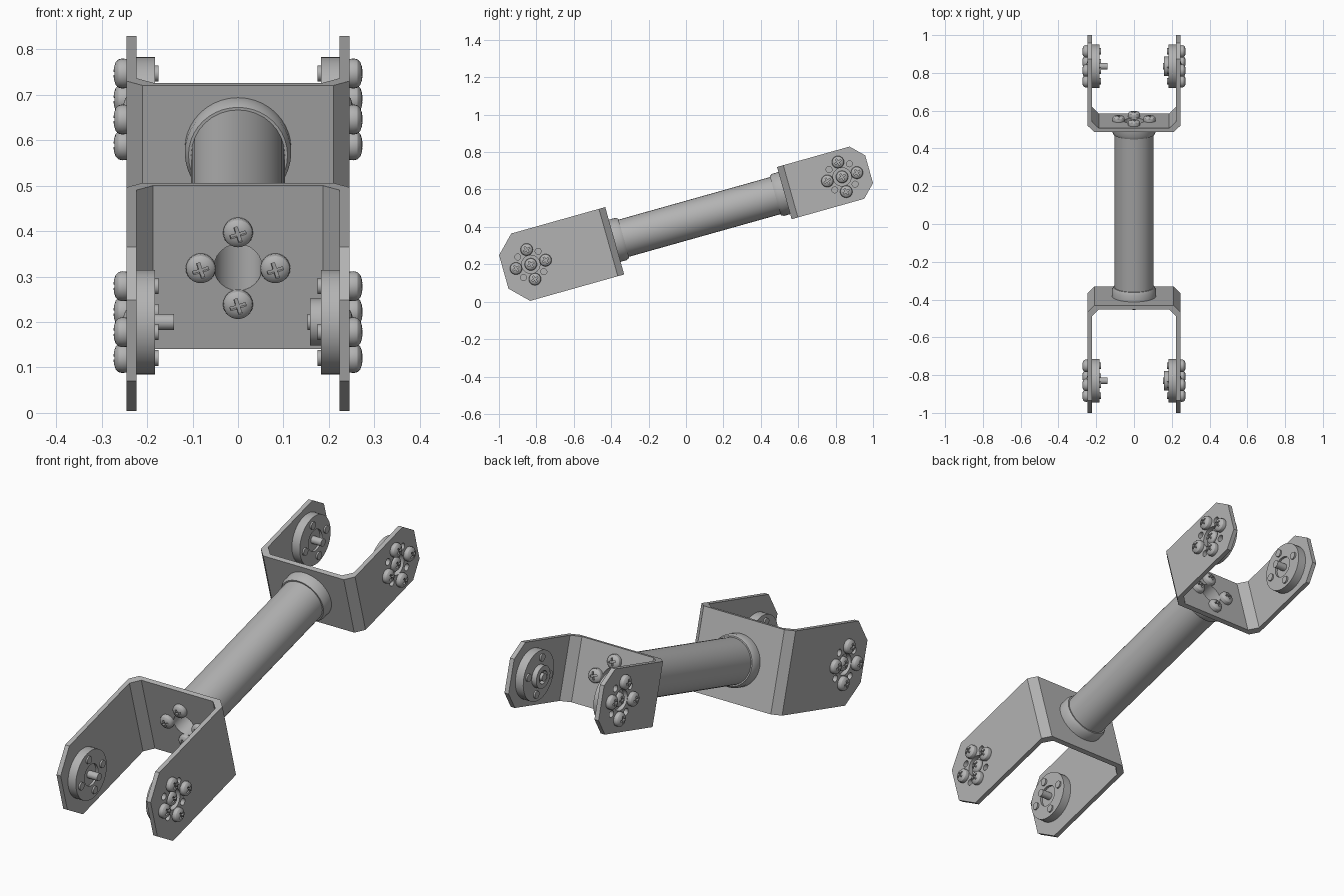
import bpy, bmesh
from math import radians, pi, cos, sin
from mathutils import Matrix, Vector

cube = bpy.data.objects.get("Cube")
if cube:
    bpy.data.objects.remove(cube, do_unlink=True)

steel = bpy.data.materials.new("grey_metal")
steel.use_nodes = True
GREY = (0.45, 0.45, 0.45, 1)
steel.diffuse_color = GREY
steel.node_tree.nodes["Principled BSDF"].inputs["Base Color"].default_value = GREY

# The whole link is built along y, then tilted up towards the back
TILT = Matrix.Translation((0, 0, 0.433)) @ Matrix.Rotation(radians(15.7), 4, 'X')
BORE = 0.053
PITCH = 0.082


def move(x, y, z):
    return Matrix.Translation((x, y, z))


def turn(deg, axis):
    return Matrix.Rotation(radians(deg), 4, axis)


def to_mesh(bm, name):
    bmesh.ops.recalc_face_normals(bm, faces=bm.faces)
    mesh = bpy.data.meshes.new(name)
    bm.to_mesh(mesh)
    bm.free()
    return mesh


def lathe(name, profile, sides=32):
    """Revolve a closed (radius, height) outline about z."""
    bm = bmesh.new()
    verts = [bm.verts.new((r, 0, h)) for r, h in profile]
    edges = [bm.edges.new((v, verts[i - 1])) for i, v in enumerate(verts)
             if profile[i][0] > 0 or profile[i - 1][0] > 0]
    bmesh.ops.spin(bm, geom=verts + edges, axis=(0, 0, 1), cent=(0, 0, 0),
                   angle=2 * pi, steps=sides)
    bmesh.ops.remove_doubles(bm, verts=bm.verts, dist=0.0001)
    return to_mesh(bm, name)


def rod(radius, length):
    return lathe("rod", [(0, -length / 2), (radius, -length / 2),
                         (radius, length / 2), (0, length / 2)], 24)


def prism(name, points, direction):
    """Extrude a closed outline both ways along a direction."""
    d = Vector(direction)
    bm = bmesh.new()
    face = bm.faces.new([bm.verts.new(Vector(p) - d) for p in points])
    new = bmesh.ops.extrude_face_region(bm, geom=[face])["geom"]
    bmesh.ops.translate(bm, vec=2 * d,
                        verts=[g for g in new if isinstance(g, bmesh.types.BMVert)])
    return to_mesh(bm, name)


def place(name, mesh, matrix):
    obj = bpy.data.objects.new(name, mesh)
    bpy.context.collection.objects.link(obj)
    obj.matrix_world = matrix
    return obj


def carve(mesh, cutter_mesh, matrix=Matrix(), operation='DIFFERENCE'):
    """Return the mesh after one boolean with a temporary cutter."""
    body = place("body", mesh, Matrix())
    cutter = place("cutter", cutter_mesh, matrix)
    cutter.hide_render = True
    mod = body.modifiers.new("cut", 'BOOLEAN')
    mod.operation, mod.object, mod.solver = operation, cutter, 'EXACT'
    bpy.context.view_layer.update()
    graph = bpy.context.evaluated_depsgraph_get()
    result = bpy.data.meshes.new_from_object(body.evaluated_get(graph))
    for obj in (body, cutter):
        bpy.data.objects.remove(obj, do_unlink=True)
    return result


def finish(mesh):
    mesh.materials.clear()
    mesh.materials.append(steel)
    mesh.shade_smooth()
    mesh.set_sharp_from_angle(angle=radians(30))
    return mesh


# Pan-head screw with a cross recess
screw = lathe("screw", [(0, -0.07), (0.0175, -0.07), (0.0175, 0), (0.032, 0),
                        (0.033, 0.01), (0.031, 0.018), (0.025, 0.024),
                        (0.014, 0.028), (0, 0.029)], 24)
for angle in (18, 108):
    slot = prism("slot", [(-0.018, -0.004, 0.029), (0.018, -0.004, 0.029),
                          (0.018, 0.004, 0.029), (-0.018, 0.004, 0.029)],
                 (0, 0, 0.012))
    screw = carve(screw, slot, turn(angle, 'Z'))
finish(screw)

# Round horns: a recessed hub with a long pin, and a raised hub with a short pin
rim = [(0, 0), (0.115, 0), (0.115, -0.041)]
horns = {
    "right": finish(lathe("horn_recessed", rim + [
        (0.05, -0.041), (0.05, -0.03), (0.0175, -0.03), (0.0175, -0.083), (0, -0.083)], 40)),
    "left": finish(lathe("horn_raised", rim + [
        (0.052, -0.041), (0.052, -0.065), (0.03, -0.065), (0.03, -0.045),
        (0.0175, -0.045), (0.0175, -0.071), (0, -0.071)], 40)),
}


def bracket(name, s, base, end, half, corner, pivot):
    """U-shaped bracket; s is the way its arms point along y."""
    out, inn, t = 0.245, 0.2235, 0.0215
    # Half of the bent strip, mirrored across x
    outer = [(out - 0.035, base), (out, base + 0.035), (out, end)]
    inner = [(inn, end), (inn, base + t + 0.037), (inn - 0.037, base + t)]
    right = outer + inner
    strip = right + [(-x, y) for x, y in reversed(right)]
    mesh = prism(name, [(x, s * y, 0) for x, y in strip], (0, 0, half))

    # Clip the arm ends to the cut-corner outline
    side = [(base - 0.1, half + 0.1), (end - corner - 0.1, half + 0.1),
            (end + 0.1, half - corner - 0.1)]
    side += [(y, -z) for y, z in reversed(side)]
    mesh = carve(mesh, prism("outline", [(0, s * y, z) for y, z in side], (1, 0, 0)),
                 operation='INTERSECT')

    # Bores through the base and arms, plus spare holes between the screws
    mesh = carve(mesh, rod(BORE, 0.2), move(0, s * base, 0) @ turn(90, 'X'))
    mesh = carve(mesh, rod(0.049, 1), move(0, s * pivot, 0) @ turn(90, 'Y'))
    for k in range(4):
        a = pi / 4 + k * pi / 2
        mesh = carve(mesh, rod(0.016, 1),
                     move(0, s * pivot + 0.08 * cos(a), 0.08 * sin(a)) @ turn(90, 'Y'))
    place(name, finish(mesh), TILT)

    # Base screws around the bore
    seat = TILT @ move(0, s * (base + t), 0) @ turn(-90 * s, 'X')
    ring = [(PITCH * cos(k * pi / 2), PITCH * sin(k * pi / 2)) for k in range(4)]
    for i, (x, y) in enumerate(ring):
        place(f"{name}_base_screw_{i + 1}", screw, seat @ move(x, y, 0))

    # Horns and their screws on both arms
    for label, d in (("left", 1), ("right", -1)):
        arm = TILT @ move(d * inn, s * pivot, 0) @ turn(90 * d, 'Y')
        place(f"{name}_{label}_horn", horns[label], arm)
        place(f"{name}_{label}_centre_screw", screw, arm)
        for i, (x, y) in enumerate(ring):
            place(f"{name}_{label}_screw_{i + 1}", screw, arm @ move(x, y, t))


bracket("front_bracket", -1, 0.396, 1.012, 0.187, 0.094, 0.862)
bracket("back_bracket", 1, 0.546, 1.017, 0.145, 0.068, 0.867)

# Hollow tube with a stepped collar at each end
ALONG_Y = TILT @ turn(-90, 'X')
place("tube", finish(lathe("tube", [(BORE, -0.396), (0.103, -0.396),
                                    (0.103, 0.546), (BORE, 0.546)], 32)), ALONG_Y)
collar = finish(lathe("collar", [(0.09, 0), (0.117, 0), (0.117, 0.034),
                                 (0.109, 0.05), (0.09, 0.05)], 40))
place("front_collar", collar, ALONG_Y @ move(0, 0, -0.396))
place("back_collar", collar, ALONG_Y @ move(0, 0, 0.546) @ turn(180, 'X'))
